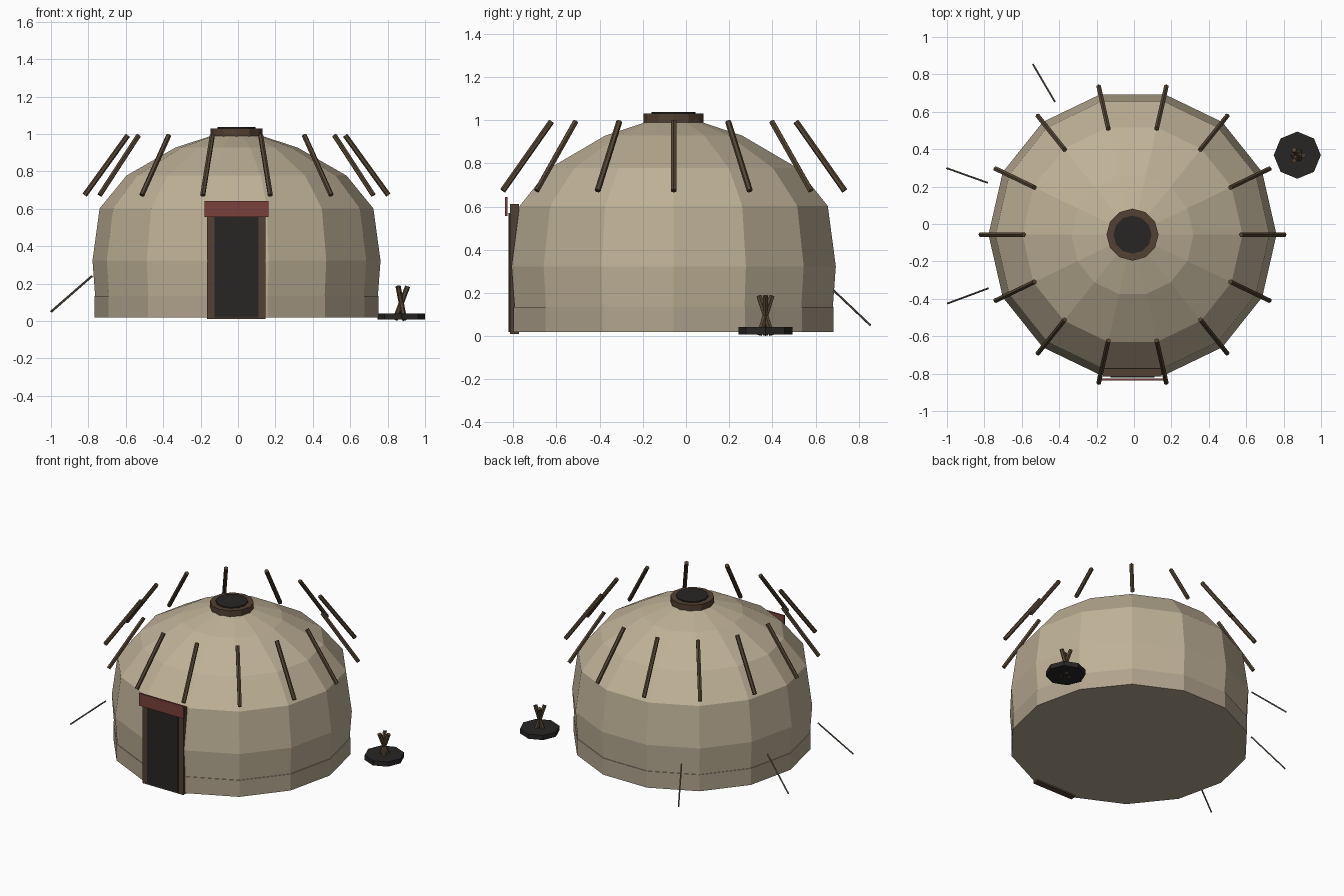
import bpy, bmesh, math
from mathutils import Vector

if "Cube" in bpy.data.objects:
    bpy.data.objects.remove(bpy.data.objects["Cube"])

CX, CY = -0.008, -0.057   # tent axis
SIDES = 14


def material(name, rgb):
    m = bpy.data.materials.new(name)
    m.diffuse_color = (*rgb, 1)
    m.use_nodes = True
    m.node_tree.nodes["Principled BSDF"].inputs["Base Color"].default_value = m.diffuse_color
    return m


felt = material("felt", (0.52, 0.44, 0.31))
felt_dark = material("felt_dark", (0.44, 0.37, 0.27))
wood = material("wood", (0.09, 0.06, 0.033))
frame_wood = material("frame_wood", (0.085, 0.052, 0.032))
dark = material("dark", (0.022, 0.019, 0.018))
red = material("red_cloth", (0.19, 0.053, 0.045))
cord = material("cord", (0.16, 0.13, 0.09))


def lathe(name, profile, sides, x, y, mat):
    """Capped, flat-faced solid of revolution from (radius, z) points."""
    bm = bmesh.new()
    rings = []
    for r, z in profile:
        rings.append([bm.verts.new((x + r * math.cos(2 * math.pi * i / sides),
                                    y + r * math.sin(2 * math.pi * i / sides), z))
                      for i in range(sides)])
    for a, b in zip(rings, rings[1:]):
        for i in range(sides):
            j = (i + 1) % sides
            bm.faces.new((a[i], a[j], b[j], b[i]))
    bm.faces.new(rings[0][::-1])
    bm.faces.new(rings[-1])
    return finish(name, bm, mat)


def finish(name, bm, mat):
    me = bpy.data.meshes.new(name)
    bm.to_mesh(me)
    bm.free()
    me.materials.append(mat)
    ob = bpy.data.objects.new(name, me)
    bpy.context.collection.objects.link(ob)
    return ob


def rod(name, a, b, r, sides, mat):
    """Cylinder between two points."""
    a, b = Vector(a), Vector(b)
    bm = bmesh.new()
    bmesh.ops.create_cone(bm, cap_ends=True, segments=sides, radius1=r, radius2=r,
                          depth=(b - a).length)
    ob = finish(name, bm, mat)
    ob.location = (a + b) / 2
    ob.rotation_euler = (b - a).to_track_quat('Z', 'Y').to_euler()
    return ob


def box(name, lo, hi, mat):
    bm = bmesh.new()
    bmesh.ops.create_cube(bm, size=1)
    for v in bm.verts:
        v.co = [l + (c + 0.5) * (h - l) for c, l, h in zip(v.co, lo, hi)]
    return finish(name, bm, mat)


def polar(r, angle, z):
    return (CX + r * math.cos(angle), CY + r * math.sin(angle), z)


# Felt dome and base skirt
lathe("dome", [(0.748, 0.03), (0.77, 0.323), (0.732, 0.602), (0.588, 0.778),
               (0.326, 0.928), (0.12, 0.995)], SIDES, CX, CY, felt)
lathe("skirt", [(0.76, 0.02), (0.76, 0.135)], SIDES, CX, CY, felt_dark)

# Smoke-hole crown
lathe("crown_ring", [(0.139, 0.987), (0.139, 1.03)], 12, CX, CY, frame_wood)
lathe("smoke_hole", [(0.102, 1.0), (0.102, 1.038)], 12, CX, CY, dark)

# Roof poles
for i in range(SIDES):
    a = 2 * math.pi * i / SIDES
    rod(f"roof_pole_{i + 1}", polar(0.812, a, 0.673), polar(0.581, a, 0.993), 0.014, 6, wood)

# Doorway
box("door_frame", (-0.166, -0.815, 0.01), (0.148, -0.773, 0.611), frame_wood)
box("door_panel", (-0.126, -0.822, 0.02), (0.11, -0.79, 0.57), dark)
box("door_valance", (-0.18, -0.838, 0.557), (0.164, -0.826, 0.643), red)

# Guy ropes
for i, deg in enumerate((120.3, 160.3, 200.4)):
    a = math.radians(deg)
    rod(f"guy_rope_{i + 1}", polar(0.823, a, 0.24), polar(1.055, a, 0.05), 0.005, 5, cord)

# Fire pit with three crossed logs
FX, FY = 0.873, 0.368
lathe("fire_pit", [(0.126, 0.008), (0.126, 0.041)], 8, FX, FY, dark)
for i in range(3):
    a = 2 * math.pi * i / 3
    d = Vector((0.034 * math.cos(a), 0.034 * math.sin(a), 0.09))
    c = Vector((FX, FY, 0.096))
    rod(f"fire_log_{i + 1}", c - d, c + d, 0.014, 6, wood)
